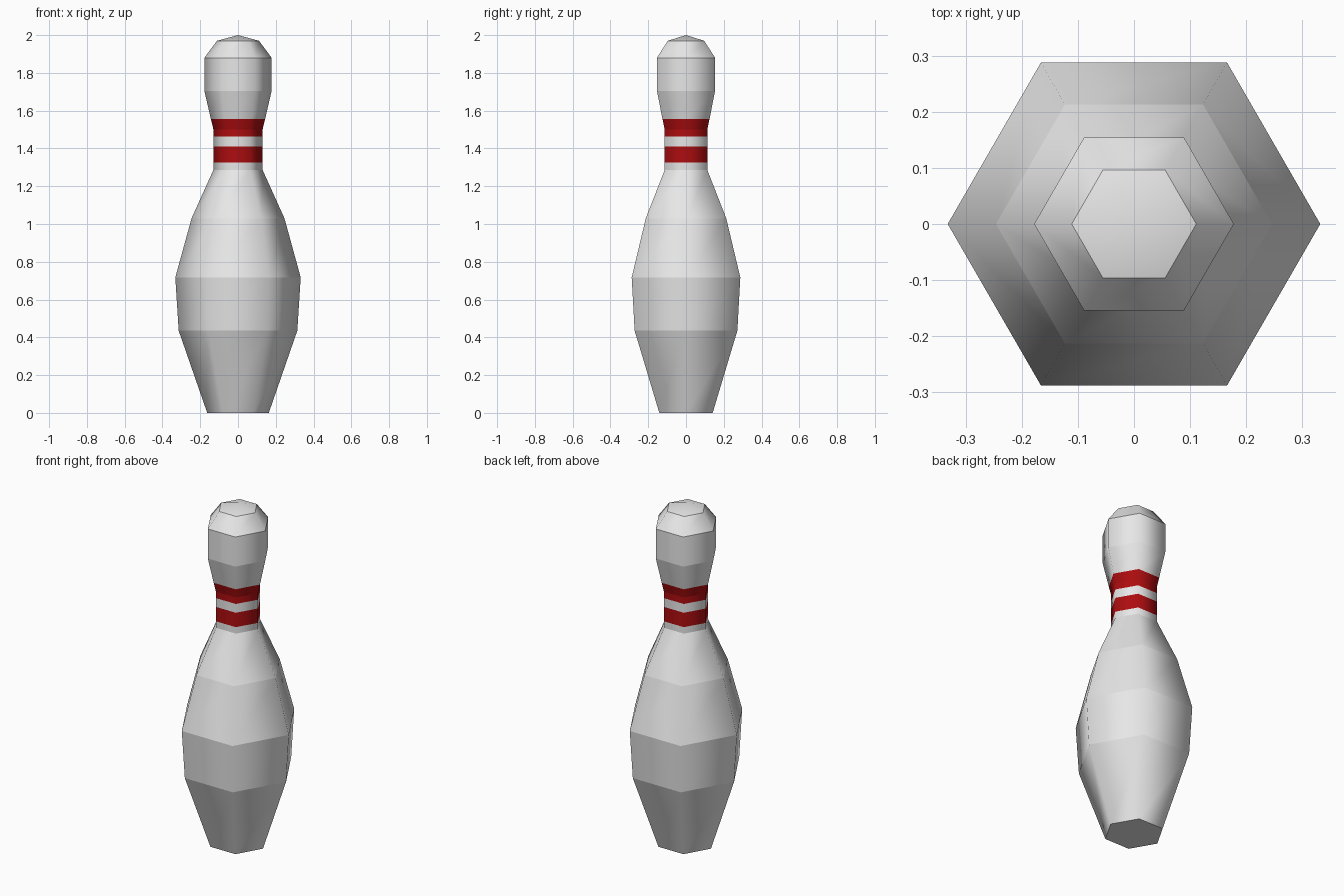
import bpy, bmesh, math

if "Cube" in bpy.data.objects:
    bpy.data.objects.remove(bpy.data.objects["Cube"])

SIDES = 6


def material(name, rgb):
    m = bpy.data.materials.new(name)
    m.diffuse_color = (*rgb, 1)
    m.use_nodes = True
    m.node_tree.nodes["Principled BSDF"].inputs["Base Color"].default_value = m.diffuse_color
    return m


white = material("white", (0.8, 0.8, 0.8))
red = material("red", (0.42, 0.004, 0.005))

# Profile from base to crown: radius, height
profile = [(0.163, 0), (0.314, 0.435), (0.332, 0.717), (0.246, 1.03),
           (0.13, 1.287), (0.13, 1.325), (0.13, 1.41), (0.13, 1.462),
           (0.13, 1.50), (0.1435, 1.555), (0.178, 1.705), (0.178, 1.88),
           (0.111, 1.97)]
stripes = [(1.325, 1.41), (1.462, 1.555)]
soft_rings = {1.325, 1.41, 1.462, 1.555}  # paint cuts, not creases

bm = bmesh.new()
rings = []
for r, z in profile:
    rings.append([bm.verts.new((r * math.cos(math.tau * i / SIDES),
                                r * math.sin(math.tau * i / SIDES), z))
                  for i in range(SIDES)])

# Walls
for a, b in zip(rings, rings[1:]):
    for i in range(SIDES):
        j = (i + 1) % SIDES
        bm.faces.new((a[i], a[j], b[j], b[i]))

# Crown and flat base
tip = bm.verts.new((0, 0, 2))
for i in range(SIDES):
    bm.faces.new((rings[-1][i], rings[-1][(i + 1) % SIDES], tip))
bm.faces.new(rings[0][::-1])

# Stripe colour by height, bands rounded around but creased between rings
for f in bm.faces:
    f.smooth = True
    z = f.calc_center_median().z
    f.material_index = int(any(lo < z < hi for lo, hi in stripes))
for (r, z), ring in zip(profile, rings):
    if z not in soft_rings:
        for i in range(SIDES):
            bm.edges.get((ring[i], ring[(i + 1) % SIDES])).smooth = False

mesh = bpy.data.meshes.new("bowling_pin")
bm.to_mesh(mesh)
bm.free()
mesh.materials.append(white)
mesh.materials.append(red)
pin = bpy.data.objects.new("bowling_pin", mesh)
bpy.context.collection.objects.link(pin)
